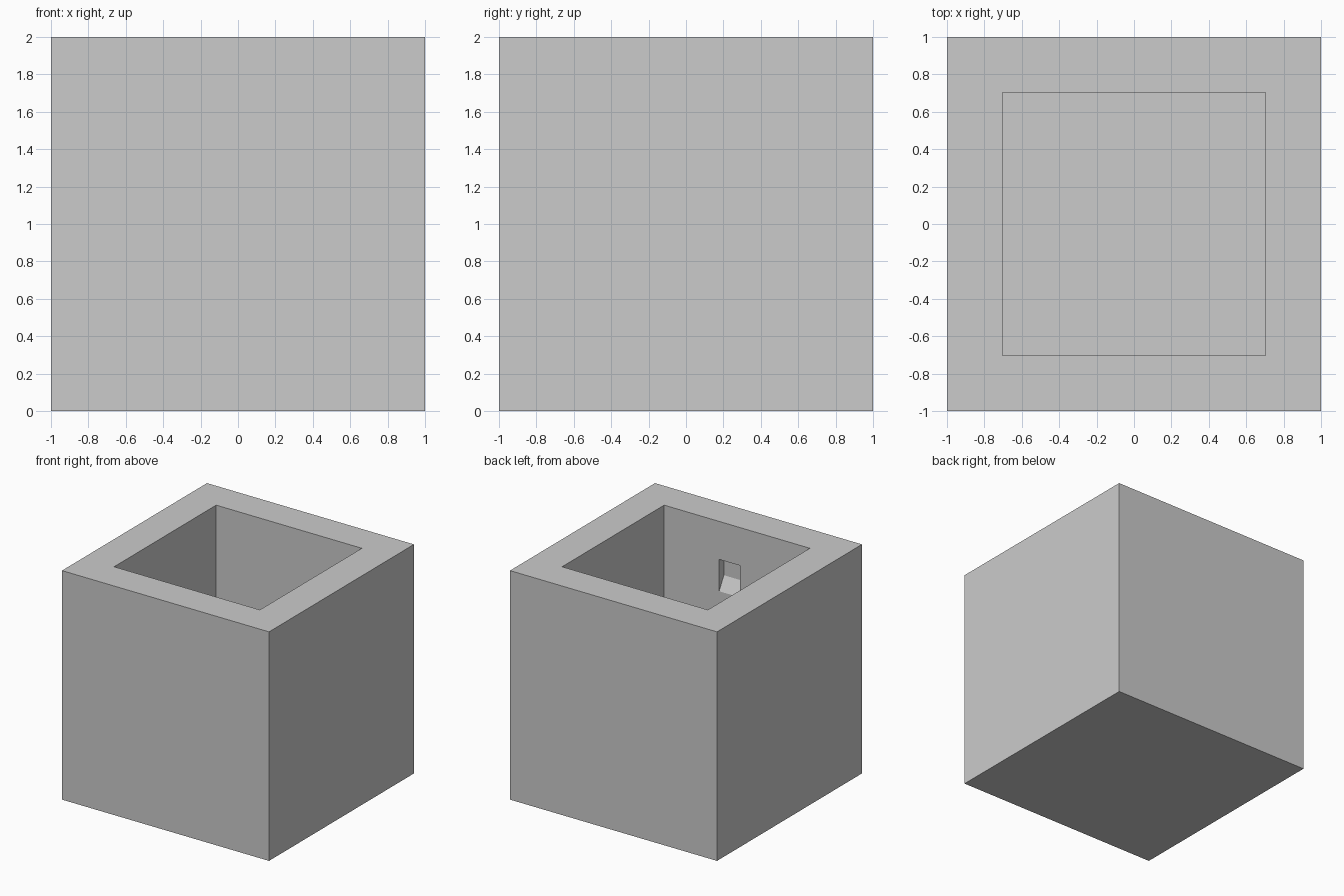
import bpy
import bmesh

HALF = 1.0       # half the outer width
INNER = 0.704    # half the opening width
FLOOR = 0.3      # height of the inside floor

cube = bpy.data.objects.get("Cube")
if cube:
    bpy.data.objects.remove(cube, do_unlink=True)

grey = bpy.data.materials.new("plain_grey")
grey.use_nodes = True
colour = (0.6, 0.6, 0.6, 1)
grey.diffuse_color = colour
grey.node_tree.nodes["Principled BSDF"].inputs["Base Color"].default_value = colour


def make_object(name, bm):
    bmesh.ops.recalc_face_normals(bm, faces=bm.faces)
    mesh = bpy.data.meshes.new(name)
    bm.to_mesh(mesh)
    bm.free()
    mesh.materials.append(grey)
    obj = bpy.data.objects.new(name, mesh)
    bpy.context.collection.objects.link(obj)
    return obj


# Hollow block: inset the top face and sink it to the inside floor
bm = bmesh.new()
bmesh.ops.create_cube(bm, size=2 * HALF)
bmesh.ops.translate(bm, verts=bm.verts, vec=(0, 0, HALF))
top = max(bm.faces, key=lambda f: f.calc_center_median().z)
bmesh.ops.inset_individual(bm, faces=[top], thickness=HALF - INNER,
                           use_even_offset=True)
well = bmesh.ops.extrude_discrete_faces(bm, faces=[top])["faces"][0]
for v in well.verts:
    v.co.z = FLOOR
block = make_object("hollow_block", bm)

# Small niche with a sloped sill in the inside of the front wall
profile = [(-0.66, 1.39), (-INNER, 1.39), (-0.77, 1.505),
           (-0.77, 1.668), (-0.66, 1.668)]
bm = bmesh.new()
face = bm.faces.new([bm.verts.new((-0.03, y, z)) for y, z in profile])
side = bmesh.ops.extrude_face_region(bm, geom=[face])["geom"]
bmesh.ops.translate(bm, vec=(0.203, 0, 0),
                    verts=[g for g in side if isinstance(g, bmesh.types.BMVert)])
cutter = make_object("niche_cutter", bm)
cutter.hide_render = True

cut = block.modifiers.new("niche", 'BOOLEAN')
cut.operation = 'DIFFERENCE'
cut.solver = 'EXACT'
cut.object = cutter
bpy.context.view_layer.objects.active = block
bpy.ops.object.modifier_apply(modifier=cut.name)
bpy.data.objects.remove(cutter, do_unlink=True)
